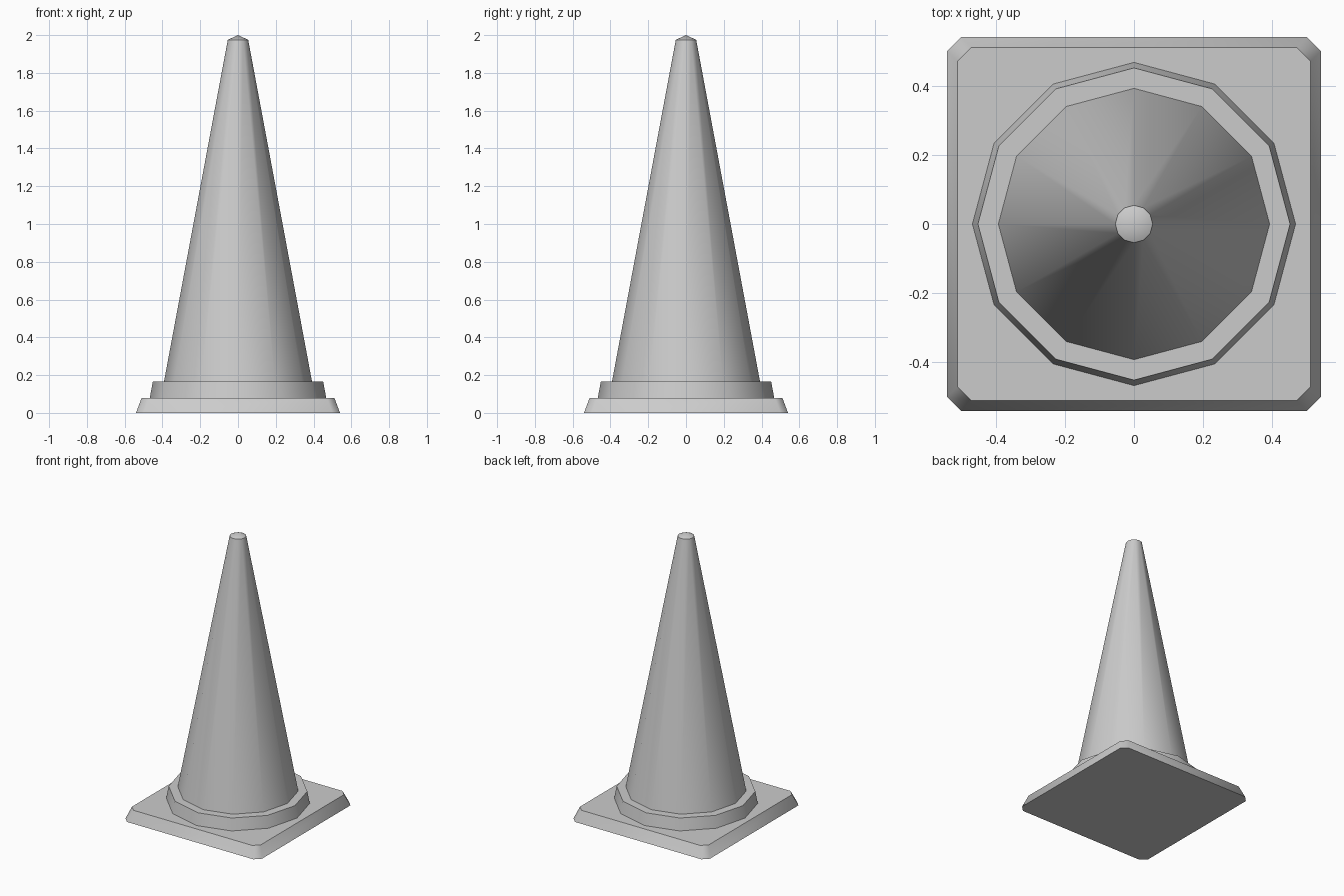
import bpy
import bmesh
from math import cos, sin, tau

cube = bpy.data.objects.get("Cube")
if cube:
    bpy.data.objects.remove(cube, do_unlink=True)

SIDES = 12

grey = bpy.data.materials.new("plain grey")
grey.use_nodes = True
colour = (0.6, 0.6, 0.6, 1)
grey.diffuse_color = colour
grey.node_tree.nodes["Principled BSDF"].inputs["Base Color"].default_value = colour


def circle(radius):
    return [(radius * cos(tau * i / SIDES), radius * sin(tau * i / SIDES))
            for i in range(SIDES)]


def clipped_square(half, cut=0.04):
    a, b = half, half - cut
    return [(a, -b), (a, b), (b, a), (-b, a), (-a, b), (-a, -b), (-b, -a), (b, -a)]


def loft(name, sections, apex=None):
    """Skin a stack of (outline, height) sections, closed by a cap or an apex."""
    bm = bmesh.new()
    rings = [[bm.verts.new((x, y, z)) for x, y in outline] for outline, z in sections]
    count = len(rings[0])
    bm.faces.new(rings[0][::-1])
    for low, high in zip(rings, rings[1:]):
        for i in range(count):
            j = (i + 1) % count
            bm.faces.new((low[i], low[j], high[j], high[i]))
    top = rings[-1]
    if apex is None:
        bm.faces.new(top)
    else:
        tip = bm.verts.new((0, 0, apex))
        for i in range(count):
            bm.faces.new((top[i], top[(i + 1) % count], tip))
    mesh = bpy.data.meshes.new(name)
    bm.to_mesh(mesh)
    bm.free()
    mesh.materials.append(grey)
    obj = bpy.data.objects.new(name, mesh)
    bpy.context.collection.objects.link(obj)
    bpy.ops.object.select_all(action="DESELECT")
    obj.select_set(True)
    bpy.context.view_layer.objects.active = obj
    bpy.ops.object.shade_smooth_by_angle(angle=tau * 50 / 360)
    return obj


# Square foot with clipped corners and sloping sides
loft("base_plate", [(clipped_square(0.54), 0), (clipped_square(0.51), 0.08)])

# Collar around the foot of the cone
loft("collar", [(circle(0.467), 0.08), (circle(0.451), 0.165)])

# Tall cone with a shallow pointed tip
loft("cone_body", [(circle(0.392), 0.165), (circle(0.054), 1.975)], apex=2.0)
